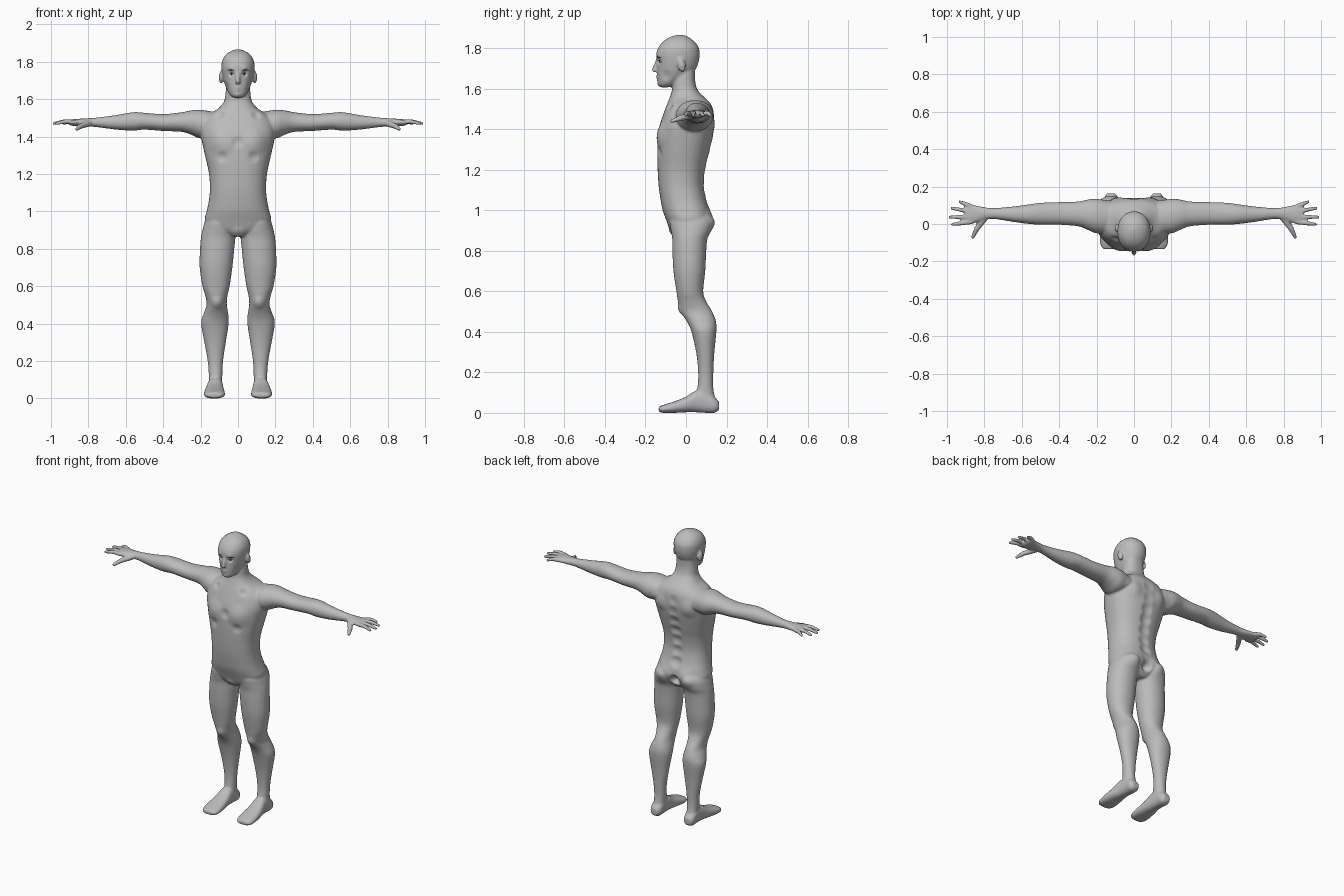
import bpy, bmesh, math
from mathutils import Vector, Matrix
from mathutils.bvhtree import BVHTree

default = bpy.data.objects.get("Cube")
if default:
    bpy.data.objects.remove(default)


def material(name, rgb):
    m = bpy.data.materials.new(name)
    m.use_nodes = True
    m.diffuse_color = (*rgb, 1)
    m.node_tree.nodes["Principled BSDF"].inputs["Base Color"].default_value = (*rgb, 1)
    return m


skin = material("grey skin", (0.5, 0.5, 0.5))
brown = material("brow brown", (0.12, 0.04, 0.02))
white = material("eye white", (0.6, 0.57, 0.55))
dark = material("iris dark", (0.03, 0.015, 0.01))

bm = bmesh.new()


def skin_rings(rings):
    """Bridge closed rings of points and cap both ends."""
    loops = [[bm.verts.new(p) for p in ring] for ring in rings]
    n = len(loops[0])
    for a, b in zip(loops, loops[1:]):
        for i in range(n):
            j = (i + 1) % n
            bm.faces.new((a[i], a[j], b[j], b[i]))
    bm.faces.new(loops[0])
    bm.faces.new(loops[-1])


def smooth_rows(rows, steps=4):
    """Catmull-Rom interpolation of the section rows."""
    rows = [Vector(r) for r in rows]
    out = []
    for i in range(len(rows) - 1):
        p0, p1, p2 = rows[max(i - 1, 0)], rows[i], rows[i + 1]
        p3 = rows[min(i + 2, len(rows) - 1)]
        for k in range(steps):
            t = k / steps
            out.append(p1 + (p2 - p0) * (t / 2)
                       + (p0 * 2 - p1 * 5 + p2 * 4 - p3) * (t * t / 2)
                       + (p1 * 3 - p0 - p2 * 3 + p3) * (t ** 3 / 2))
    return out + [rows[-1]]


def loft(rows, axis, side=1, power=2.0, n=40):
    """Each row is a station followed by the low and high limits of its section."""
    rings = []
    for t, a0, a1, b0, b1 in smooth_rows(rows):
        ring = []
        for k in range(n):
            c, s = math.cos(math.tau * k / n), math.sin(math.tau * k / n)
            a = (a0 + a1) / 2 + (a1 - a0) / 2 * math.copysign(abs(c) ** (2 / power), c)
            b = (b0 + b1) / 2 + (b1 - b0) / 2 * math.copysign(abs(s) ** (2 / power), s)
            x, y, z = {"x": (t, a, b), "y": (a, t, b), "z": (a, b, t)}[axis]
            ring.append((x * side, y, z))
        rings.append(ring)
    skin_rings(rings)


def ball(centre, radii, tilt=0):
    bmesh.ops.create_uvsphere(
        bm, u_segments=20, v_segments=12, radius=1,
        matrix=Matrix.Translation(centre) @ Matrix.Rotation(tilt, 4, "X")
        @ Matrix.Diagonal((*radii, 1)))


def limb(points, radii, side=1):
    """Tapered round rod through points with rounded ends."""
    pts = [Vector((x * side, y, z)) for x, y, z in points]
    for (p, q), (r0, r1) in zip(zip(pts, pts[1:]), zip(radii, radii[1:])):
        turn = (q - p).to_track_quat("Z", "Y")
        skin_rings([[c + turn @ Vector((r * math.cos(k * math.tau / 16),
                                        r * math.sin(k * math.tau / 16), 0))
                     for k in range(16)] for c, r in ((p, r0), (q, r1))])
    for p, r in zip(pts, radii):
        ball(p, (r, r, r))


# Torso and neck: height, half width, front, back
torso = [(.865, .05, -.05, .08), (.9, .15, -.078, .11), (.95, .178, -.097, .125),
         (1, .168, -.115, .12), (1.05, .157, -.125, .103), (1.12, .15, -.135, .09),
         (1.2, .155, -.14, .096), (1.28, .172, -.142, .115), (1.36, .19, -.14, .133),
         (1.42, .2, -.13, .14), (1.48, .19, -.11, .138), (1.52, .155, -.095, .125),
         (1.55, .105, -.083, .1), (1.59, .074, -.07, .06), (1.64, .066, -.065, .045),
         (1.7, .06, -.06, .045)]
loft([(z, -w, w, f, b) for z, w, f, b in torso], "z", power=2.35)

# Head: height, half width, front, back
head = [(1.607, .02, -.125, -.09), (1.62, .04, -.137, -.05), (1.64, .053, -.14, -.02),
        (1.67, .067, -.142, .02), (1.7, .077, -.142, .05), (1.74, .085, -.145, .064),
        (1.77, .088, -.147, .067), (1.8, .086, -.138, .064), (1.83, .072, -.117, .045),
        (1.85, .05, -.09, .02), (1.862, .025, -.06, 0), (1.866, .008, -.04, -.02)]
loft([(z, -w, w, f, b) for z, w, f, b in head], "z", power=2.15)

# Nose and lips
limb([(0, -.14, 1.745), (0, -.157, 1.692)], [.008, .012])
limb([(-.022, -.132, 1.658), (0, -.142, 1.661), (.022, -.132, 1.658)], [.003, .007, .003])
limb([(-.018, -.132, 1.647), (0, -.139, 1.645), (.018, -.132, 1.647)], [.003, .007, .003])

leg = [(1, .03, .14, -.06, .09), (.95, .02, .175, -.08, .128), (.9, .012, .19, -.075, .123),
       (.86, .014, .198, -.068, .106), (.8, .02, .203, -.067, .1), (.7, .03, .205, -.062, .095),
       (.6, .045, .19, -.047, .085), (.55, .056, .175, -.04, .1), (.5, .06, .168, -.027, .13),
       (.45, .052, .185, .005, .148), (.4, .05, .197, .027, .15), (.3, .065, .18, .05, .14),
       (.2, .08, .162, .06, .135), (.12, .084, .156, .055, .135), (.05, .085, .157, .03, .15)]
foot = [(-.135, .09, .165, .006, .03), (-.11, .072, .18, 0, .04), (-.06, .07, .182, 0, .056),
        (0, .075, .175, .003, .08), (.05, .08, .165, .003, .11), (.1, .083, .16, 0, .11),
        (.14, .085, .158, 0, .08), (.163, .1, .145, .015, .055)]
arm = [(.12, -.05, .12, 1.4, 1.53), (.2, -.05, .135, 1.39, 1.543), (.25, -.03, .13, 1.41, 1.54),
       (.3, -.012, .12, 1.425, 1.53), (.4, -.004, .117, 1.43, 1.52), (.5, -.003, .113, 1.437, 1.527),
       (.56, 0, .105, 1.432, 1.53), (.65, .012, .093, 1.437, 1.515), (.75, .027, .085, 1.45, 1.502),
       (.8, .022, .09, 1.454, 1.498), (.85, .005, .1, 1.457, 1.495), (.89, 0, .105, 1.458, 1.492),
       (.905, .01, .1, 1.465, 1.487)]
# Fingers: root y, tip x, tip y
fingers = [(.094, .932, .119), (.067, .974, .084), (.038, .985, .037), (.011, .971, -.002)]

for side in (1, -1):
    loft(leg, "z", side, 2.1)
    loft(foot, "y", side, 2.4)
    loft(arm, "x", side, 2.1)
    for root, tip_x, tip_y in fingers:
        mid = ((.87 + tip_x) / 2, (root + tip_y) / 2, 1.481)
        limb([(.87, root, 1.477), mid, (tip_x, tip_y, 1.47)], [.013, .012, .009], side)
    limb([(.8, .03, 1.47), (.84, -.025, 1.456), (.862, -.07, 1.44)], [.018, .015, .01], side)
    ball((side * .09, -.022, 1.717), (.013, .02, .034), .2)

# Fuse the parts into one skin
bmesh.ops.recalc_face_normals(bm, faces=bm.faces)
mesh = bpy.data.meshes.new("body")
bm.to_mesh(mesh)
bm.free()
body = bpy.data.objects.new("body", mesh)
bpy.context.collection.objects.link(body)
remesh = body.modifiers.new("fuse", "REMESH")
remesh.mode = "VOXEL"
remesh.voxel_size = .006
relax = body.modifiers.new("relax", "SMOOTH")
relax.factor = .5
relax.iterations = 5
fused = bpy.data.meshes.new_from_object(body.evaluated_get(bpy.context.evaluated_depsgraph_get()))
body.modifiers.clear()
body.data = fused

# Soft strokes for muscle and face shapes: centre, radius, push
strokes = [((.09, -.13, 1.37), .085, (0, -.012, 0)), ((.085, -.14, 1.29), .04, (0, .008, 0)),
           ((0, -.14, 1.37), .04, (0, .008, 0)), ((.035, -.135, 1.736), .024, (0, .011, 0)),
           ((.035, -.135, 1.764), .02, (0, -.004, 0)), ((.062, -.1, 1.665), .035, (-.006, 0, 0)),
           ((.08, .13, .95), .075, (0, .014, 0)), ((0, .13, .92), .045, (0, -.04, 0)),
           ((.11, .14, 1.42), .075, (0, .012, 0)), ((0, -.06, .885), .05, (0, -.008, 0)),
           ((.11, -.03, .51), .045, (0, -.008, 0)), ((.1, -.09, 1.52), .035, (0, .01, -.005)),
           ((.012, -.155, 1.686), .012, (.004, 0, 0)), ((0, -.135, 1.622), .02, (0, -.004, 0))]
strokes += [((0, .11, 1.04 + i * .07), .05, (0, -.014, 0)) for i in range(7)]
for centre, radius, push in strokes:
    for side in ((1, -1) if centre[0] else (1,)):
        c = Vector((centre[0] * side, *centre[1:]))
        d = Vector((push[0] * side, *push[1:]))
        for v in fused.vertices:
            r = (v.co - c).length / radius
            if r < 1:
                v.co += d * (1 - r * r) ** 2
fused.materials.clear()
fused.materials.append(skin)
fused.shade_smooth()

# Painted face details: thin plates laid on the skin
tree = BVHTree.FromPolygons([v.co for v in fused.vertices], [p.vertices for p in fused.polygons])


def plate(name, shape, mat, lift):
    """Grid over the unit square, shaped in x and z, dropped on the face."""
    b = bmesh.new()
    n = 10
    grid = []
    for i in range(n + 1):
        row = []
        for j in range(n + 1):
            x, z = shape(2 * i / n - 1, 2 * j / n - 1)
            hit = tree.ray_cast(Vector((x, -1, z)), Vector((0, 1, 0)))[0]
            row.append(b.verts.new((x, hit.y - lift, z)))
        grid.append(row)
    for i in range(n):
        for j in range(n):
            b.faces.new((grid[i][j], grid[i + 1][j], grid[i + 1][j + 1], grid[i][j + 1]))
    bmesh.ops.recalc_face_normals(b, faces=b.faces)
    if sum(f.normal.y for f in b.faces) > 0:
        bmesh.ops.reverse_faces(b, faces=b.faces)
    me = bpy.data.meshes.new(name)
    b.to_mesh(me)
    b.free()
    me.materials.append(mat)
    me.shade_smooth()
    bpy.context.collection.objects.link(bpy.data.objects.new(name, me))


def oval(cx, cz, w, h):
    return lambda u, v: (cx + w * u * math.sqrt(1 - v * v / 2), cz + h * v * math.sqrt(1 - u * u / 2))


def arch(cx, cz, w, h, rise, side):
    return lambda u, v: (cx + side * w * u, cz + rise * (1 - u * u) + h * v * (1.1 - .8 * abs(u)))


for side, word in ((1, "left"), (-1, "right")):
    x = side * .035
    plate(word + "_eye", oval(x, 1.733, .013, .006), white, .001)
    plate(word + "_iris", oval(x, 1.733, .006, .006), dark, .002)
    plate(word + "_eyelid", arch(x, 1.736, .015, .002, .004, side), dark, .003)
    plate(word + "_brow", arch(x + side * .004, 1.753, .022, .004, .004, side), brown, .002)
